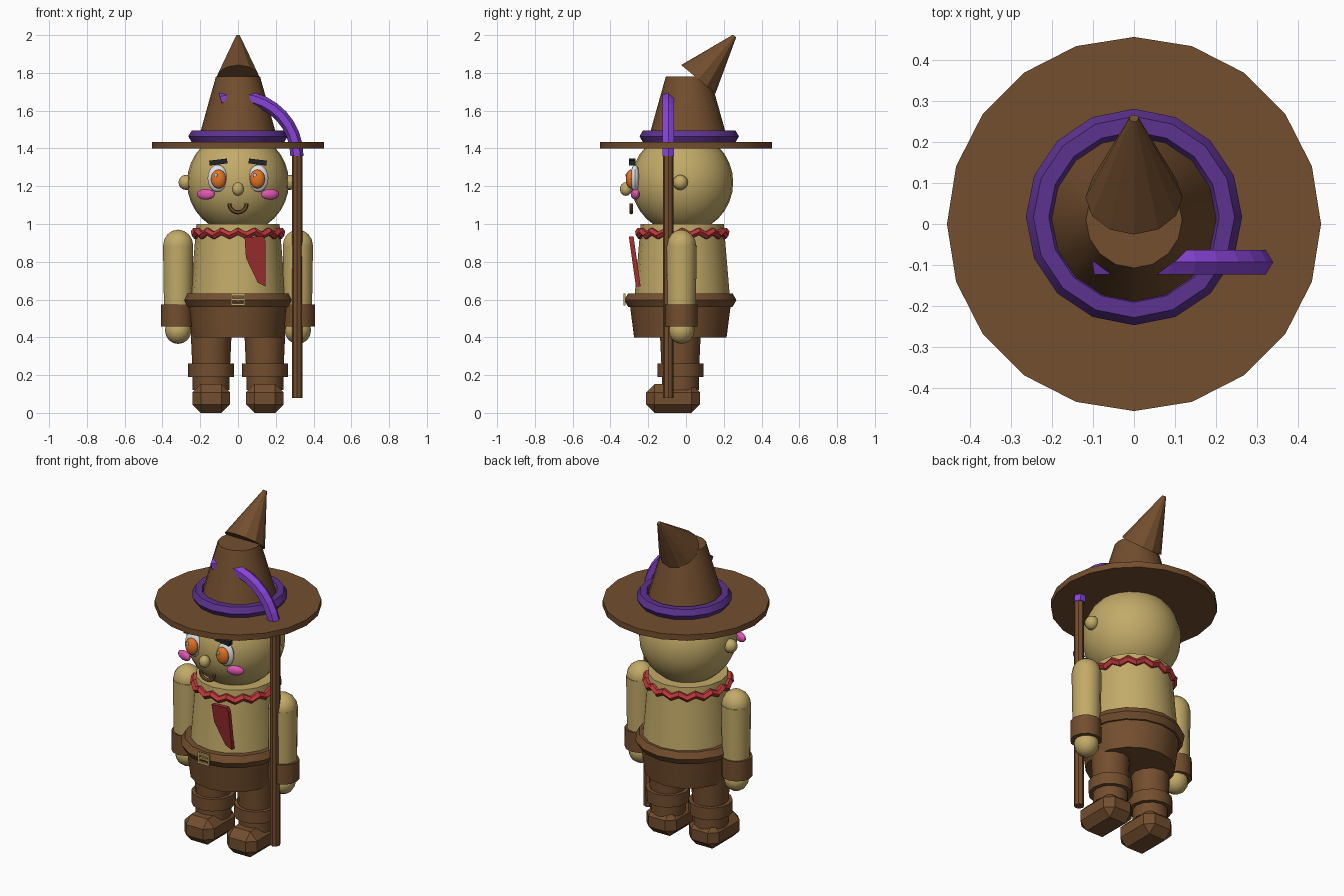
import bpy, bmesh, math
from mathutils import Vector, Matrix

if "Cube" in bpy.data.objects:
    bpy.data.objects.remove(bpy.data.objects["Cube"])


def lin(c):
    c /= 255
    return c / 12.92 if c <= 0.04045 else ((c + 0.055) / 1.055) ** 2.4


def material(name, r, g, b):
    m = bpy.data.materials.new(name)
    m.diffuse_color = (lin(r), lin(g), lin(b), 1)
    m.use_nodes = True
    m.node_tree.nodes["Principled BSDF"].inputs["Base Color"].default_value = m.diffuse_color
    return m


BROWN = material("leather brown", 115, 78, 46)
TAN = material("straw tan", 194, 170, 104)
PURPLE = material("band purple", 92, 50, 142)
VIOLET = material("bright violet", 136, 68, 215)
RED = material("collar red", 188, 56, 58)
DARK_RED = material("scarf red", 160, 46, 48)
ORANGE = material("iris orange", 228, 116, 36)
PINK = material("cheek pink", 222, 88, 176)
WHITE = material("eye white", 225, 226, 228)
BLACK = material("brow black", 36, 36, 38)


def finish(bm, name, mat, matrix=None, angle=35):
    if matrix:
        bm.transform(matrix)
    bmesh.ops.recalc_face_normals(bm, faces=bm.faces)
    me = bpy.data.meshes.new(name)
    bm.to_mesh(me)
    bm.free()
    me.materials.append(mat)
    ob = bpy.data.objects.new(name, me)
    bpy.context.collection.objects.link(ob)
    if angle:
        bpy.ops.object.select_all(action='DESELECT')
        ob.select_set(True)
        bpy.context.view_layer.objects.active = ob
        bpy.ops.object.shade_smooth_by_angle(angle=math.radians(angle))
    return ob


def cone(name, mat, x, y, z0, z1, r0, r1, n=16, angle=35):
    bm = bmesh.new()
    bmesh.ops.create_cone(bm, cap_ends=True, segments=n, radius1=r0, radius2=r1, depth=z1 - z0)
    return finish(bm, name, mat, Matrix.Translation((x, y, (z0 + z1) / 2)), angle)


def ball(name, mat, pos, size, u=16, v=10, turn=0):
    bm = bmesh.new()
    bmesh.ops.create_uvsphere(bm, u_segments=u, v_segments=v, radius=1)
    m = Matrix.Translation(pos) @ Matrix.Rotation(turn, 4, 'Z') @ Matrix.Diagonal((*size, 1))
    return finish(bm, name, mat, m)


def box(name, mat, pos, size, tilt=0, bevel=0):
    bm = bmesh.new()
    bmesh.ops.create_cube(bm, size=1)
    bm.transform(Matrix.Diagonal((*size, 1)))
    if bevel:
        bmesh.ops.bevel(bm, geom=bm.edges[:], offset=bevel, segments=1, affect='EDGES')
    return finish(bm, name, mat, Matrix.Translation(pos) @ Matrix.Rotation(tilt, 4, 'Y'), 0)


def arc_tube(name, mat, major, rx, rz, matrix, segs=16, sides=6, a0=0, a1=360, wave=0, angle=35):
    """Ring or arc around local z; wave shifts alternate sections up and down."""
    bm = bmesh.new()
    full = a1 - a0 >= 360
    rings = []
    for i in range(segs if full else segs + 1):
        t = math.radians(a0 + (a1 - a0) * i / segs)
        ring = []
        for j in range(sides):
            p = 2 * math.pi * j / sides
            r = major + rx * math.cos(p)
            z = rz * math.sin(p) + wave * (-1) ** i
            ring.append(bm.verts.new((r * math.cos(t), r * math.sin(t), z)))
        rings.append(ring)
    for i in range(segs):
        a, b = rings[i], rings[(i + 1) % len(rings)]
        for j in range(sides):
            k = (j + 1) % sides
            bm.faces.new((a[j], a[k], b[k], b[j]))
    if not full:
        bm.faces.new(rings[0])
        bm.faces.new(rings[-1])
    return finish(bm, name, mat, matrix, angle)


def at(x, y, z):
    return Matrix.Translation((x, y, z))


UPRIGHT = Matrix.Rotation(math.pi / 2, 4, 'X')  # turns a flat ring to face the front

# Hat: brim, crown, bent tip and band
cone("hat_brim", BROWN, 0, 0, 1.40, 1.435, 0.455, 0.455, 20)
cone("hat_crown", BROWN, 0, 0.01, 1.43, 1.78, 0.215, 0.117)
base, apex = Vector((0, 0.065, 1.766)), Vector((0, 0.257, 1.995))
axis = apex - base
bm = bmesh.new()
bmesh.ops.create_cone(bm, cap_ends=True, segments=12, radius1=0.118, radius2=0.011, depth=axis.length)
finish(bm, "hat_tip", BROWN,
       at(*((base + apex) / 2)) @ axis.to_track_quat('Z', 'Y').to_matrix().to_4x4(), 25)
arc_tube("hat_band", PURPLE, 0.226, 0.037, 0.037, at(0, 0.017, 1.464))

# Head and face
ball("head", TAN, (0, -0.02, 1.22), (0.27, 0.27, 0.27), 24, 16)
ball("nose", TAN, (0, -0.318, 1.185), (0.032, 0.032, 0.036), 12, 8)
arc_tube("mouth", BROWN, 0.046, 0.011, 0.011, at(0, -0.29, 1.108) @ UPRIGHT, 12, 6, 180, 360)
for s, side in ((-1, "left"), (1, "right")):
    ball(side + "_ear", TAN, (s * 0.275, -0.03, 1.22), (0.04, 0.04, 0.04), 12, 8)
    ball(side + "_eye", WHITE, (s * 0.108, -0.27, 1.242), (0.053, 0.025, 0.072))
    ball(side + "_iris", ORANGE, (s * 0.103, -0.293, 1.238), (0.04, 0.025, 0.05))
    ball(side + "_glint", WHITE, (s * 0.103 - 0.014, -0.314, 1.258), (0.009, 0.006, 0.011), 8, 6)
    ball(side + "_cheek", PINK, (s * 0.17, -0.268, 1.157), (0.05, 0.02, 0.028), turn=s * 0.3)
    box(side + "_eyebrow", BLACK, (s * 0.104, -0.285, 1.328), (0.095, 0.035, 0.026), s * 0.12)

# Torso, collar and scarf tail
cone("torso", TAN, 0, -0.02, 0.57, 1.0, 0.256, 0.22)
arc_tube("ruffled_collar", RED, 0.222, 0.028, 0.022, at(0, -0.02, 0.95), 32, 6, wave=0.011, angle=0)
bm = bmesh.new()
tail = [(0.035, 0.93), (0.135, 0.935), (0.145, 0.91), (0.145, 0.67), (0.105, 0.69), (0.042, 0.82)]
face = bm.faces.new([bm.verts.new((x, -0.302 + (0.93 - z) * 0.14, z)) for x, z in tail])
new = bmesh.ops.extrude_face_region(bm, geom=[face])["geom"]
bmesh.ops.translate(bm, verts=[v for v in new if isinstance(v, bmesh.types.BMVert)], vec=(0, 0.025, 0))
finish(bm, "scarf_tail", DARK_RED, None, 0)

# Belt, buckle frame and breeches
arc_tube("belt", BROWN, 0.255, 0.042, 0.042, at(0, -0.03, 0.597))
for s, part in ((-1, "lower"), (1, "upper")):
    box("buckle_%s_bar" % part, TAN, (0, -0.325, 0.60 + s * 0.026), (0.075, 0.012, 0.012))
    box("buckle_%s_post" % part, TAN, (s * 0.033, -0.325, 0.60), (0.01, 0.012, 0.062))
box("buckle_pin", TAN, (0, -0.326, 0.60), (0.06, 0.012, 0.009))
cone("breeches", BROWN, 0, -0.03, 0.40, 0.58, 0.245, 0.268)

# Limbs, mirrored
for s, side in ((-1, "left"), (1, "right")):
    x = s * 0.317
    cone(side + "_arm", TAN, x, -0.025, 0.50, 0.885, 0.076, 0.082, 14)
    ball(side + "_shoulder", TAN, (x, -0.025, 0.885), (0.082, 0.079, 0.085), 14, 8)
    cone(side + "_cuff", BROWN, s * 0.322, -0.025, 0.457, 0.575, 0.086, 0.086, 12)
    ball(side + "_hand", TAN, (x, -0.025, 0.437), (0.07, 0.07, 0.072), 12, 8)
    x = s * 0.142
    cone(side + "_leg", BROWN, x, -0.03, 0.18, 0.42, 0.097, 0.108, 12)
    cone(side + "_boot_cuff", BROWN, x, -0.03, 0.19, 0.262, 0.122, 0.122, 12)
    cone(side + "_boot_shaft", BROWN, x, -0.03, 0.12, 0.20, 0.098, 0.098, 12)
    box(side + "_shoe", BROWN, (x, -0.068, 0.077), (0.2, 0.285, 0.154), 0, 0.045)

# Staff with curved hook that runs into the hat
cone("staff", BROWN, 0.313, -0.093, 0.08, 1.38, 0.028, 0.028, 8)
arc_tube("staff_hook", VIOLET, 0.312, 0.035, 0.035, at(0, -0.093, 1.36) @ UPRIGHT,
         10, 6, 0, 107, angle=0)
